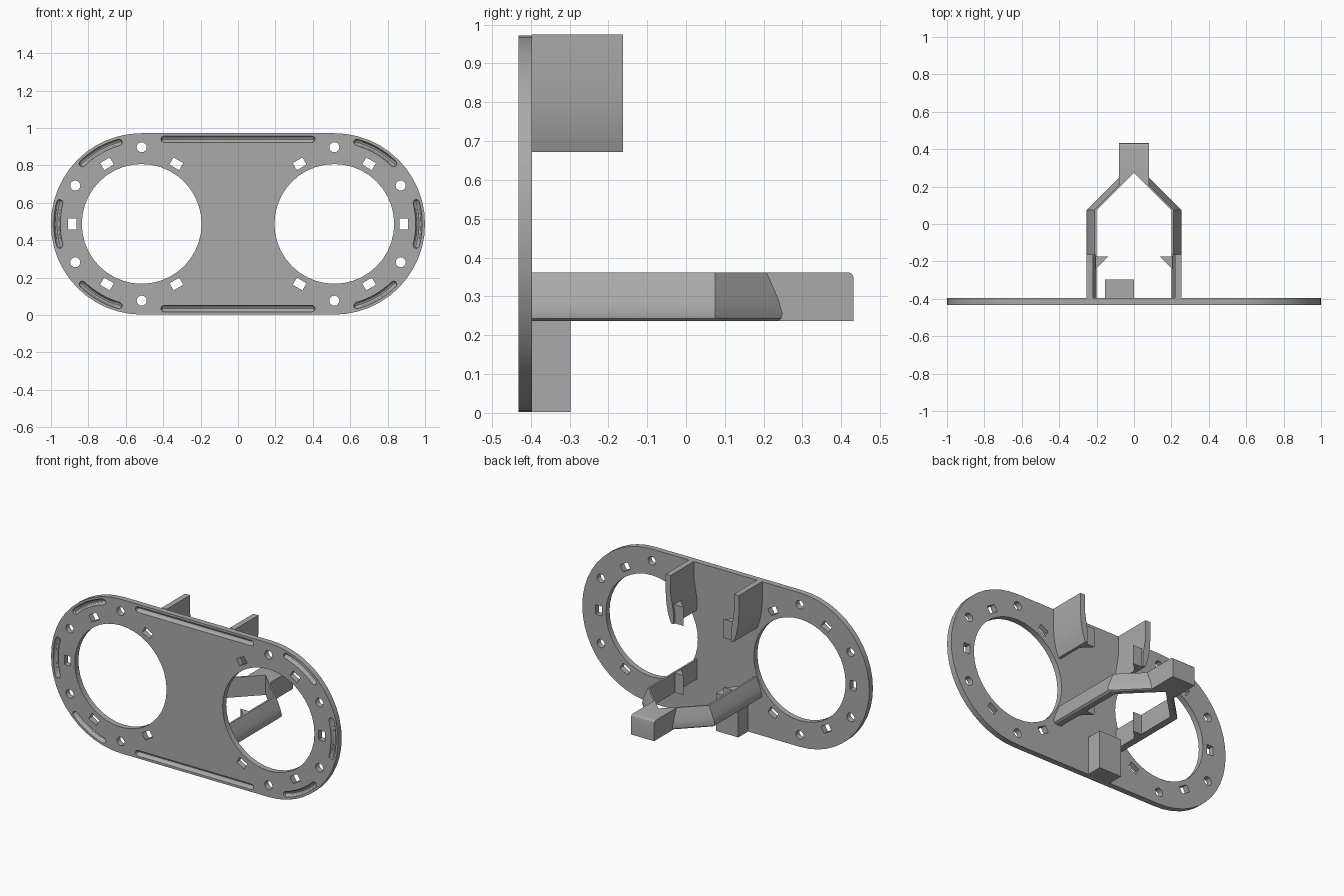
import bpy, bmesh
from math import sin, cos, pi, radians
from mathutils import Vector

cube = bpy.data.objects.get("Cube")
if cube:
    bpy.data.objects.remove(cube, do_unlink=True)

gray = bpy.data.materials.new("plain gray")
gray.use_nodes = True
gray.diffuse_color = (0.4, 0.4, 0.4, 1)
gray.node_tree.nodes["Principled BSDF"].inputs["Base Color"].default_value = (0.4, 0.4, 0.4, 1)

CX, CZ = 0.515, 0.487             # ring centre
FRONT, BACK = -0.432, -0.396      # plate faces


def finish(name, bm):
    bmesh.ops.recalc_face_normals(bm, faces=bm.faces)
    mesh = bpy.data.meshes.new(name)
    bm.to_mesh(mesh)
    bm.free()
    mesh.materials.append(gray)
    ob = bpy.data.objects.new(name, mesh)
    bpy.context.collection.objects.link(ob)
    return ob


def loft(bm, rings):
    """Skin closed rings of equal length and cap both ends."""
    loops = [[bm.verts.new(p) for p in ring] for ring in rings]
    n = len(loops[0])
    for a, b in zip(loops, loops[1:]):
        for i in range(n):
            j = (i + 1) % n
            bm.faces.new((a[i], a[j], b[j], b[i]))
    bm.faces.new(loops[0])
    bm.faces.new(loops[-1][::-1])


def along_y(bm, pts, y0, y1):
    loft(bm, [[(x, y, z) for x, z in pts] for y in (y0, y1)])


def along_z(bm, pts, z0, z1):
    loft(bm, [[(x, y, z) for x, y in pts] for z in (z0, z1)])


def circle(cx, cz, r, n, start=0.0, sweep=2 * pi):
    return [(cx + r * cos(start + sweep * i / n), cz + r * sin(start + sweep * i / n))
            for i in range(n)]


def groove(bm, path, r=0.0175):
    """Round-bottomed channel with rounded ends, sunk into the front face."""
    path = [Vector(p) for p in path]
    first, last = path[0] - path[1], path[-1] - path[-2]
    first.normalize()
    last.normalize()
    caps = [(0.95, 0.3), (0.7, 0.7)]
    stations = [(path[0] + first * r * d, s) for d, s in caps]
    stations += [(p, 1) for p in path]
    stations += [(path[-1] + last * r * d, s) for d, s in reversed(caps)]
    rings = []
    for i, (p, s) in enumerate(stations):
        t = stations[min(i + 1, len(stations) - 1)][0] - stations[max(i - 1, 0)][0]
        side = Vector((-t.y, t.x)).normalized()
        ring = []
        for k in range(12):
            a = 2 * pi * k / 12
            q = p + side * (r * s * cos(a))
            ring.append((q.x, FRONT + r * s * 1.2 * sin(a), q.y))
        rings.append(ring)
    loft(bm, rings)


# Stadium-shaped face plate
bm = bmesh.new()
R = 0.485
outline = circle(CX, CZ, R, 24, -pi / 2, pi) + [(CX, CZ + R)]
outline += circle(-CX, CZ, R, 24, pi / 2, pi) + [(-CX, CZ - R)]
along_y(bm, outline, FRONT, BACK)
plate = finish("face_plate", bm)

# Openings, screw holes, rectangular slots and front grooves
bm = bmesh.new()
lo, hi = FRONT - 0.05, BACK + 0.05
for s in (1, -1):
    along_y(bm, circle(s * CX, CZ, 0.32, 40), lo, hi)
    for deg in (-90, -30, 30, 90):
        a = radians(deg)
        along_y(bm, circle(s * (CX + 0.41 * cos(a)), CZ + 0.41 * sin(a), 0.027, 16), lo, hi)
    for deg in (-120, -60, 0, 60, 120):
        a = radians(deg)
        rect = []
        for u, v in ((-1, -1), (1, -1), (1, 1), (-1, 1)):
            r, t = 0.371 + 0.022 * u, 0.03 * v
            rect.append((s * (CX + r * cos(a) - t * sin(a)), CZ + r * sin(a) + t * cos(a)))
        along_y(bm, rect, lo, hi)
    for deg in (-60, 0, 60):
        angles = [radians(deg - 14.5 + 29 * i / 8) for i in range(9)]
        groove(bm, [(s * (CX + 0.4525 * cos(a)), CZ + 0.4525 * sin(a)) for a in angles])
    groove(bm, [(-0.395, CZ + s * 0.4525), (0.395, CZ + s * 0.4525)])
cutter = finish("plate_cutter", bm)
cutter.hide_render = True
mod = plate.modifiers.new("cut", 'BOOLEAN')
mod.operation = 'DIFFERENCE'
mod.solver = 'EXACT'
mod.object = cutter
bpy.context.view_layer.objects.active = plate
plate.select_set(True)
bpy.ops.object.modifier_apply(modifier=mod.name)
bpy.data.objects.remove(cutter, do_unlink=True)

# Cross-sections of the curved arms and clips (x, z)
arm = [(0.2, 0.362), (0.212, 0.362), (0.23, 0.322), (0.243, 0.29), (0.253, 0.255),
       (0.25, 0.243), (0.24, 0.237), (0.2, 0.237)]
clip = [(0.22, 0.974), (0.255, 0.974), (0.255, 0.86), (0.25, 0.79), (0.238, 0.725),
        (0.218, 0.672), (0.2, 0.672), (0.2, 0.74), (0.211, 0.8), (0.22, 0.86)]
barb = [(0.205, -0.24), (0.205, -0.175), (0.14, -0.175)]
BEND = 0.075

for s, side in ((1, "left"), (-1, "right")):
    # Lower arm bends inward at 45 degrees to meet at the centre
    bm = bmesh.new()
    loft(bm, [[(s * x, BACK, z) for x, z in arm],
              [(s * x, BEND, z) for x, z in arm],
              [(0, BEND + x, z) for x, z in arm]])
    finish(side + "_lower_arm", bm)

    bm = bmesh.new()
    along_y(bm, [(s * x, z) for x, z in clip], BACK, -0.162)
    finish(side + "_upper_clip", bm)

    # Catches on the inner faces
    for level, z0, z1 in (("lower", 0.237, 0.36), ("upper", 0.672, 0.79)):
        bm = bmesh.new()
        along_z(bm, [(s * x, y) for x, y in barb], z0, z1)
        finish(side + "_" + level + "_catch", bm)

# Tail block with a V notch, and top rear edge eased
bm = bmesh.new()
notch = [(0, 0.275), (0.08, 0.195), (0.08, 0.432), (-0.08, 0.432), (-0.08, 0.195)]
along_z(bm, notch, 0.237, 0.362)
edges = [e for e in bm.edges if all(v.co.y > 0.43 and v.co.z > 0.36 for v in e.verts)]
bmesh.ops.bevel(bm, geom=edges, offset=0.015, segments=3, affect='EDGES', profile=0.5)
finish("tail_block", bm)

# Foot block behind the lower edge
bm = bmesh.new()
along_z(bm, [(-0.155, BACK), (0, BACK), (0, -0.298), (-0.155, -0.298)], 0.002, 0.24)
finish("foot_block", bm)

# Smooth curves while keeping edges crisp
bpy.ops.object.select_all(action='DESELECT')
for ob in bpy.context.collection.objects:
    if ob.type == 'MESH' and gray.name in ob.data.materials:
        ob.select_set(True)
        bpy.context.view_layer.objects.active = ob
bpy.ops.object.shade_smooth_by_angle(angle=radians(30))
